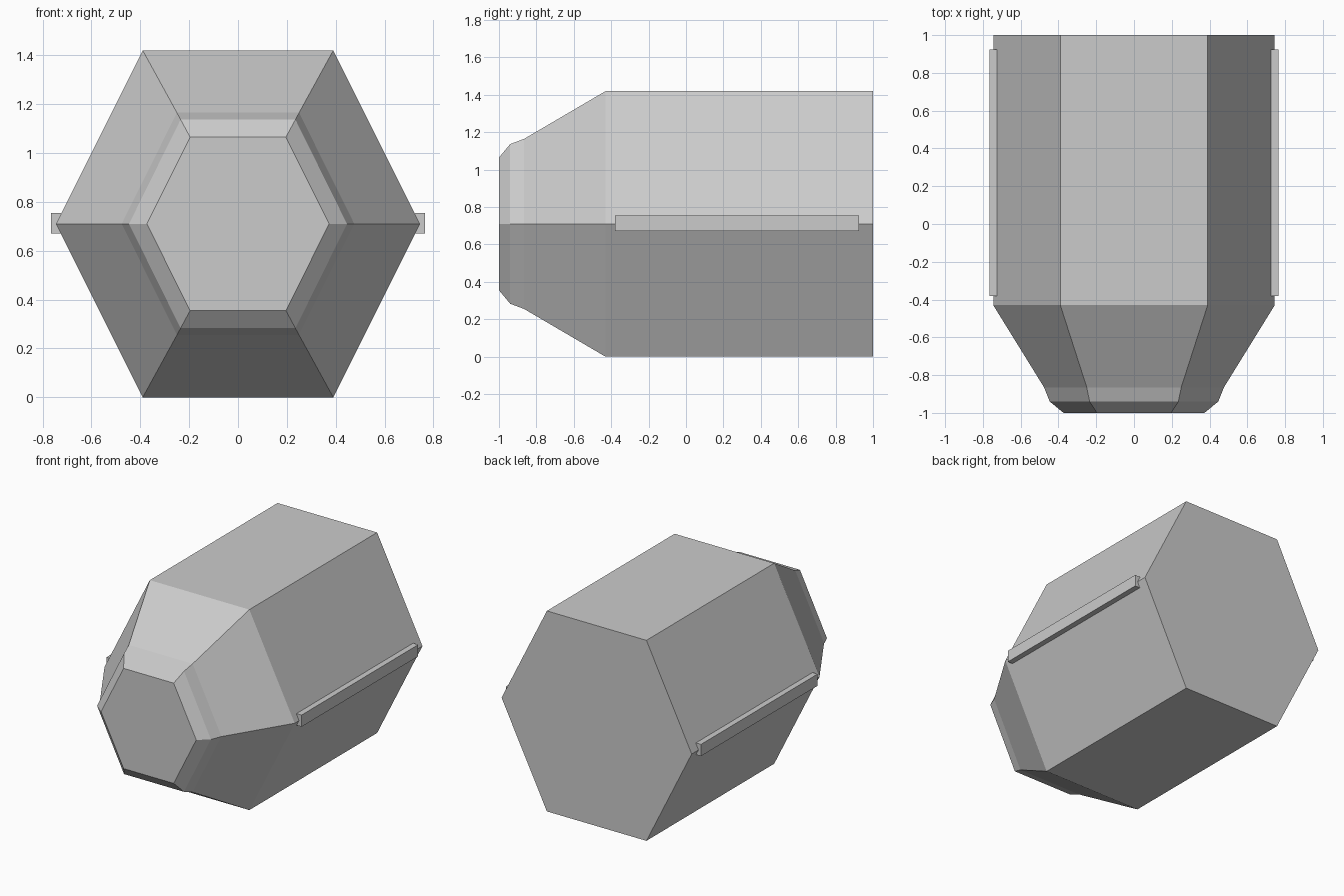
import bpy
import bmesh

if "Cube" in bpy.data.objects:
    bpy.data.objects.remove(bpy.data.objects["Cube"])

grey = bpy.data.materials.new("plain_grey")
grey.diffuse_color = (0.6, 0.6, 0.6, 1.0)
grey.use_nodes = True
grey.node_tree.nodes["Principled BSDF"].inputs["Base Color"].default_value = grey.diffuse_color
CENTRE_Z = 0.71


def add_object(name, bm):
    bmesh.ops.recalc_face_normals(bm, faces=bm.faces)
    mesh = bpy.data.meshes.new(name)
    bm.to_mesh(mesh)
    bm.free()
    mesh.materials.append(grey)
    obj = bpy.data.objects.new(name, mesh)
    bpy.context.collection.objects.link(obj)
    return obj


def hexagon(bm, y, half_width, corner_x, half_height):
    """Ring of six vertices lying across the y axis."""
    points = [(half_width, 0), (corner_x, half_height), (-corner_x, half_height),
              (-half_width, 0), (-corner_x, -half_height), (corner_x, -half_height)]
    return [bm.verts.new((x, y, CENTRE_Z + z)) for x, z in points]


# Hexagonal body: straight barrel, tapered shoulder, collar and chamfered nose
sections = [
    (1.0, 0.745, 0.39, 0.71),
    (-0.43, 0.745, 0.39, 0.71),
    (-0.865, 0.476, 0.25, 0.455),
    (-0.94, 0.446, 0.235, 0.427),
    (-1.0, 0.373, 0.196, 0.355),
]
bm = bmesh.new()
rings = [hexagon(bm, *s) for s in sections]
for a, b in zip(rings, rings[1:]):
    for i in range(6):
        j = (i + 1) % 6
        bm.faces.new((a[i], a[j], b[j], b[i]))
bm.faces.new(rings[0])
bm.faces.new(rings[-1])
add_object("hexagonal_body", bm)

# Thin rail along each side edge
for side, name in ((-1, "left_rail"), (1, "right_rail")):
    bm = bmesh.new()
    bmesh.ops.create_cube(bm, size=1.0)
    for v in bm.verts:
        v.co = (side * 0.745 + v.co.x * 0.04, 0.272 + v.co.y * 1.305,
                0.713 + v.co.z * 0.083)
    add_object(name, bm)
